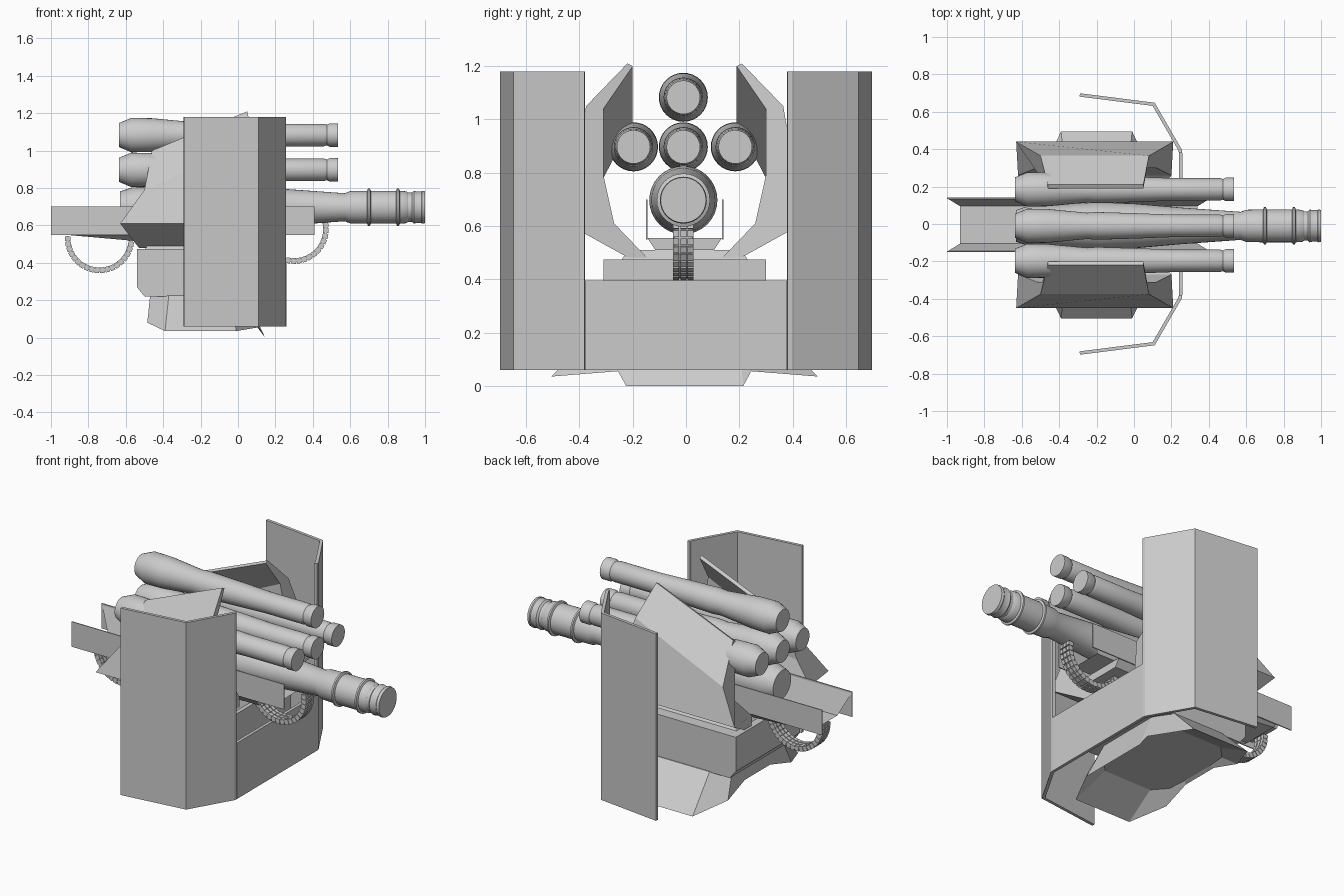
import bpy, bmesh, math
from mathutils import Matrix, Vector

if "Cube" in bpy.data.objects:
    bpy.data.objects.remove(bpy.data.objects["Cube"])

CY = -0.005  # centre line of the gun


def finish(name, bm, smooth=False):
    bmesh.ops.remove_doubles(bm, verts=bm.verts, dist=1e-5)
    bmesh.ops.recalc_face_normals(bm, faces=bm.faces)
    me = bpy.data.meshes.new(name)
    bm.to_mesh(me)
    bm.free()
    ob = bpy.data.objects.new(name, me)
    bpy.context.collection.objects.link(ob)
    if smooth:
        bpy.ops.object.select_all(action='DESELECT')
        ob.select_set(True)
        bpy.context.view_layer.objects.active = ob
        bpy.ops.object.shade_smooth_by_angle(angle=math.radians(30))
    return ob


def loft(name, rings, bm=None):
    """Closed rings joined by quads, capped at both ends."""
    bm = bm or bmesh.new()
    loops = [[bm.verts.new(p) for p in r] for r in rings]
    n = len(loops[0])
    for a, b in zip(loops, loops[1:]):
        for i in range(n):
            j = (i + 1) % n
            bm.faces.new((a[i], a[j], b[j], b[i]))
    bm.faces.new(loops[0])
    bm.faces.new(loops[-1])
    return finish(name, bm) if name else bm


def lathe_x(name, profile, y, z, n=32):
    rings = [[(x, y + r * math.cos(2 * math.pi * i / n), z + r * math.sin(2 * math.pi * i / n))
              for i in range(n)] for x, r in profile]
    return finish(name, loft(None, rings), True)


def wall(name, path, t):
    """Vertical sheet following (x, y, z0, z1), thickened."""
    bm = bmesh.new()
    cols = [[bm.verts.new((x, y, z0)), bm.verts.new((x, y, z1))] for x, y, z0, z1 in path]
    for a, b in zip(cols, cols[1:]):
        bm.faces.new((a[0], b[0], b[1], a[1]))
    ob = finish(name, bm)
    m = ob.modifiers.new("thickness", 'SOLIDIFY')
    m.thickness, m.offset, m.use_even_offset = t, 0, True
    return ob


# Shield: two tall wings and a low centre panel
for s, side in ((1, "left"), (-1, "right")):
    wall("shield_wing_" + side, [(-0.29, s * 0.69, 0.06, 1.18), (0.105, s * 0.64, 0.06, 1.18),
                                 (0.247, s * 0.395, 0.06, 1.18), (0.249, s * 0.38, 0.06, 1.18)], 0.018)
wall("shield_centre", [(0.249, -0.38, 0.06, 0.395), (0.249, 0.38, 0.06, 0.395)], 0.018)

# Launch tubes
tube = [(-0.635, 0.065), (-0.57, 0.092), (-0.46, 0.09), (-0.25, 0.07), (-0.2, 0.074), (0.0, 0.068),
        (0.21, 0.06), (0.46, 0.06), (0.475, 0.055), (0.49, 0.063), (0.535, 0.063)]
for i, (y, z) in enumerate(((-0.01, 1.083), (-0.197, 0.897), (-0.01, 0.897), (0.185, 0.897))):
    lathe_x(f"launch_tube_{i + 1}", tube, y, z)

# Main barrel with collars
lathe_x("main_barrel", [(-0.63, 0.085), (-0.57, 0.105), (-0.45, 0.11), (-0.2, 0.128), (0.0, 0.12), (0.25, 0.098),
                        (0.57, 0.075), (0.6, 0.086), (0.69, 0.088), (0.695, 0.1), (0.705, 0.1), (0.71, 0.088),
                        (0.845, 0.088), (0.85, 0.1), (0.86, 0.1), (0.865, 0.088), (0.9, 0.085), (0.91, 0.078),
                        (0.93, 0.078), (0.94, 0.088), (0.955, 0.084), (0.98, 0.084), (0.985, 0.088), (1.0, 0.085)],
        -0.01, 0.697)

# Side armour: thick bent shell, outer line then inner line, as (x, y, z)
front = [(0.05, 0.215, 1.21), (0.08, 0.37, 1.05), (0.21, 0.445, 0.61), (0.11, 0.21, 0.48),
         (0.11, 0.14, 0.48), (0.20, 0.265, 0.61), (0.12, 0.305, 0.79), (0.07, 0.305, 1.04), (0.05, 0.195, 1.20)]
rear = [(-0.46, 0.215, 1.0), (-0.50, 0.37, 0.79), (-0.63, 0.445, 0.61), (-0.53, 0.21, 0.48),
        (-0.53, 0.14, 0.48), (-0.62, 0.265, 0.61), (-0.52, 0.305, 0.70), (-0.49, 0.305, 0.78), (-0.46, 0.195, 0.99)]
for s, side in ((1, "left"), (-1, "right")):
    loft("side_armour_" + side, [[(x, CY + s * y, z) for x, y, z in r] for r in (front, rear)])

# Turret body with chamfered lower edges and a raised deck
body = [(-0.54, 0.475), (-0.54, 0.27), (-0.5, 0.22), (0.1, 0.22), (0.14, 0.27), (0.14, 0.475)]
loft("turret_body", [[(x, CY + y, z) for x, z in body] for y in (-0.305, 0.305)])
loft("turret_deck", [[(x, CY + y, z) for x, y in ((-0.5 + d, -0.24 + d), (0.12 - d, -0.24 + d),
                                                 (0.12 - d, 0.24 - d), (-0.5 + d, 0.24 - d))]
                     for z, d in ((0.47, 0), (0.51, 0.03))])

# Flared base skirt: half outlines mirrored across the centre line
low = [(0.145, 0.22, 0.0), (0.11, 0.25, 0.055), (-0.01, 0.5, 0.035), (-0.39, 0.5, 0.035),
       (-0.485, 0.3, 0.08), (-0.47, 0.12, 0.13)]
high = [(0.04, 0.2, 0.225), (0.03, 0.22, 0.225), (-0.03, 0.31, 0.225), (-0.37, 0.31, 0.225),
        (-0.47, 0.24, 0.225), (-0.47, 0.12, 0.225)]
inner = [(0.05, 0.18, 0.14), (0.04, 0.2, 0.14), (-0.05, 0.3, 0.14), (-0.37, 0.3, 0.14),
         (-0.44, 0.22, 0.14), (-0.45, 0.1, 0.14)]


def mirrored(half):
    return [(x, CY + y, z) for x, y, z in half] + [(x, CY - y, z) for x, y, z in reversed(half)]


loft("base_skirt", [mirrored(r) for r in (high, low, inner)])

# Ammunition tray: upright sides, sloped inner faces, floor and keel
for s, side in ((1, "left"), (-1, "right")):
    wall("tray_side_" + side, [(-1.0, CY + s * 0.143, 0.55, 0.7), (0.41, CY + s * 0.143, 0.55, 0.7)], 0.006)
bm = bmesh.new()
sec = [(-0.143, 0.7, 0.07), (-0.1, 0.555, 0.0), (0.1, 0.555, 0.0), (0.143, 0.7, 0.07)]
a = [bm.verts.new((-0.93 - e, CY + y, z)) for y, z, e in sec]
b = [bm.verts.new((0.34 + e, CY + y, z)) for y, z, e in sec]
for i in range(3):
    bm.faces.new((a[i], a[i + 1], b[i + 1], b[i]))
finish("tray_floor", bm)
loft("tray_keel", [[(x, CY + y, z) for y, z in ((-0.14, 0.555), (0.14, 0.555), (0.11, zb), (-0.11, zb))]
                   for x, zb in ((-0.9, 0.548), (-0.53, 0.515), (0.22, 0.51))])


# Ammunition belts: links set round an arc in the xz plane
def belt(name, cx, cz, r, a0, a1, n):
    bm = bmesh.new()
    step = math.radians(a1 - a0) / n
    for i in range(n):
        ang = math.radians(a0) + (i + 0.5) * step
        pos = Vector((cx + r * math.cos(ang), -0.01, cz + r * math.sin(ang)))
        rot = Matrix.Rotation(-ang, 4, 'Y')
        for dy in (-0.027, 0, 0.027):
            size = Matrix.Diagonal((0.03, 0.022, r * abs(step) * 0.86, 1))
            bmesh.ops.create_cube(bm, size=1, matrix=Matrix.Translation(pos + Vector((0, dy, 0))) @ rot @ size)
        core = Matrix.Diagonal((0.014, 0.07, r * abs(step) * 1.06, 1))
        bmesh.ops.create_cube(bm, size=1, matrix=Matrix.Translation(pos) @ rot @ core)
    finish(name, bm)


belt("rear_belt", -0.74, 0.53, 0.17, 176, 364, 20)
belt("front_belt", 0.30, 0.58, 0.17, 176, 372, 20)
